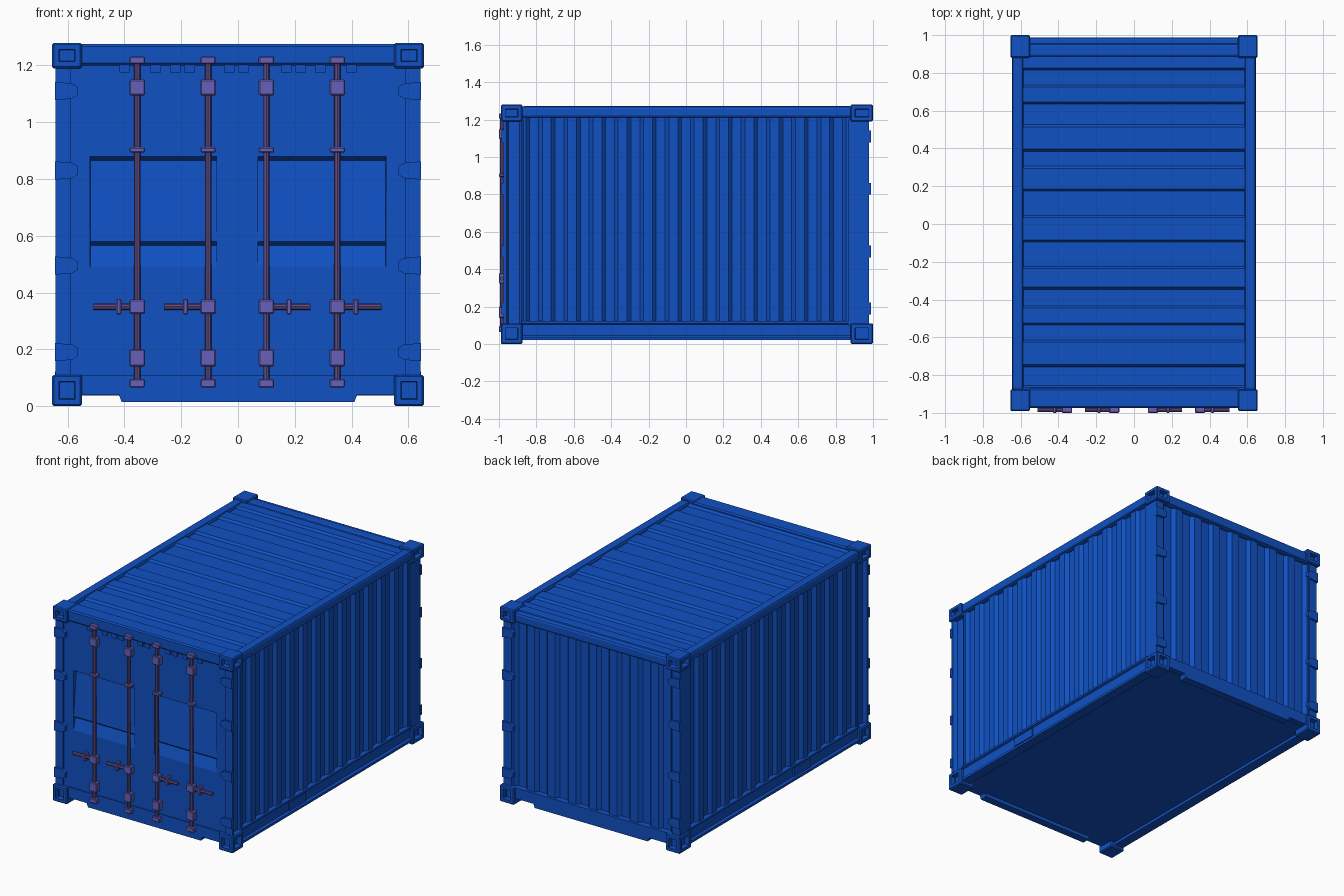
import bpy, bmesh, math
from mathutils import Vector, Matrix

if "Cube" in bpy.data.objects:
    bpy.data.objects.remove(bpy.data.objects["Cube"])

def material(name, rgb):
    m = bpy.data.materials.new(name)
    m.diffuse_color = (*rgb, 1)
    m.use_nodes = True
    m.node_tree.nodes["Principled BSDF"].inputs["Base Color"].default_value = m.diffuse_color
    return m

BLUE = material("container blue", (0.005, 0.082, 0.55))
PURPLE = material("lock purple", (0.135, 0.115, 0.48))
ROD = material("rod mauve", (0.12, 0.075, 0.25))

def finish(name, bm, mat, outward=None):
    """Turn a bmesh into an object; open sheets are flipped to face outward."""
    bmesh.ops.recalc_face_normals(bm, faces=bm.faces)
    if outward:
        total = sum((f.normal * f.calc_area() for f in bm.faces), Vector())
        if total.dot(Vector(outward)) < 0:
            bmesh.ops.reverse_faces(bm, faces=bm.faces)
    me = bpy.data.meshes.new(name)
    bm.to_mesh(me)
    bm.free()
    me.materials.append(mat)
    ob = bpy.data.objects.new(name, me)
    bpy.context.collection.objects.link(ob)
    return ob

def box_bm(x, y, z, bevel=0, segs=1):
    bm = bmesh.new()
    c = [(a[0] + a[1]) / 2 for a in (x, y, z)]
    s = [abs(a[1] - a[0]) for a in (x, y, z)]
    bmesh.ops.create_cube(bm, size=1, matrix=Matrix.Translation(c) @ Matrix.Diagonal((*s, 1)))
    if bevel:
        bmesh.ops.bevel(bm, geom=bm.edges[:], offset=bevel, segments=segs, profile=0.5, affect='EDGES')
    return bm

def box(name, x, y, z, mat=BLUE, bevel=0, segs=1):
    return finish(name, box_bm(x, y, z, bevel, segs), mat)

def prism(name, pts, vec, mat=BLUE):
    """Closed outline swept along vec."""
    bm = bmesh.new()
    f = bm.faces.new([bm.verts.new(p) for p in pts])
    ext = bmesh.ops.extrude_face_region(bm, geom=[f], use_keep_orig=True)
    bmesh.ops.translate(bm, vec=vec, verts=[v for v in ext["geom"] if isinstance(v, bmesh.types.BMVert)])
    return finish(name, bm, mat)

def sheet(name, pts, vec, outward):
    """Open profile swept along vec."""
    bm = bmesh.new()
    a = [bm.verts.new(p) for p in pts]
    b = [bm.verts.new(Vector(p) + Vector(vec)) for p in pts]
    for i in range(len(pts) - 1):
        bm.faces.new((a[i], a[i + 1], b[i + 1], b[i]))
    return finish(name, bm, BLUE, outward)

def cylinder(name, a, b, r, mat):
    a, b = Vector(a), Vector(b)
    bm = bmesh.new()
    rot = (b - a).to_track_quat('Z', 'Y').to_matrix().to_4x4()
    bmesh.ops.create_cone(bm, cap_ends=True, segments=8, radius1=r, radius2=r, depth=(b - a).length,
                          matrix=Matrix.Translation((a + b) / 2) @ rot)
    return finish(name, bm, mat)

def ribs(start, end, count, low, high, slope=0.02):
    """Trapezoid corrugation as (distance, height) pairs."""
    step, out = (end - start) / count, [(start, high)]
    for i in range(count):
        m = start + step * (i + 0.5)
        h = step * 0.25
        out += [(m - h - slope / 2, high), (m - h + slope / 2, low),
                (m + h - slope / 2, low), (m + h + slope / 2, high)]
    return out + [(end, high)]

# corner castings with recessed holes on the two outer sides
def casting(sx, y, z):
    bm = box_bm((sx * 0.55, sx * 0.655), y, z, 0.006)
    end = math.copysign(1, y[0])
    holes = [f for f in bm.faces if f.calc_area() > 0.005 and (f.normal.x * sx > 0.9 or f.normal.y * end > 0.9)]
    bmesh.ops.inset_individual(bm, faces=holes, thickness=0.025)
    bmesh.ops.inset_individual(bm, faces=holes, thickness=0.003, depth=-0.03)
    finish("corner_casting", bm, BLUE)

for sx in (-1, 1):
    for y in ((-0.99, -0.875), (0.88, 1.0)):
        casting(sx, y, (0, 0.11))
        casting(sx, y, (1.19, 1.28))

    # side rails, the bottom one with a lip and a fork pocket
    box("top_side_rail", (sx * 0.585, sx * 0.645), (-0.88, 0.89), (1.21, 1.272), BLUE, 0.015, 2)
    prism("bottom_side_rail", [(sx * x, -0.88, z) for x, z in
          ((0.58, 0.02), (0.645, 0.02), (0.645, 0.035), (0.632, 0.045), (0.632, 0.105),
           (0.645, 0.11), (0.645, 0.122), (0.58, 0.122))], (0, 1.77, 0))
    box("fork_pocket_plate", (sx * 0.62, sx * 0.64), (-0.38, -0.21), (0.045, 0.1))

    # corrugated side wall
    sheet("side_wall", [(sx * x, y, 0.115) for y, x in ribs(-0.88, 0.88, 13, 0.612, 0.632)],
          (0, 0, 1.105), (sx, 0, 0))

    # corner posts: grooved at the door end, plain at the back
    prism("front_post", [(sx * x, y, 0.1) for x, y in
          ((0.59, -0.975), (0.643, -0.975), (0.643, -0.96), (0.618, -0.95), (0.618, -0.89),
           (0.64, -0.87), (0.59, -0.87))], (0, 0, 1.1))
    box("back_post", (sx * 0.585, sx * 0.641), (0.87, 0.978), (0.1, 1.2))

    # hinges at both ends
    for z in (0.19, 0.495, 0.83, 1.11):
        for y, dy in ((-0.967, -0.02), (0.97, 0.02)):
            prism("hinge", [(sx * x, y, z + h) for x, h in
                  ((0.645, -0.032), (0.585, -0.027), (0.565, -0.015), (0.565, 0.015), (0.585, 0.027), (0.645, 0.032))],
                  (0, dy, 0))

# end headers and sills
box("front_header", (-0.56, 0.56), (-0.975, -0.87), (1.2, 1.275), BLUE, 0.008)
box("back_header", (-0.56, 0.56), (0.885, 0.955), (1.2, 1.272), BLUE, 0.012, 2)
box("back_header_bar", (-0.56, 0.56), (0.94, 0.988), (1.195, 1.262), BLUE, 0.015, 2)
for name, y, dy in (("front_sill", -0.972, 0.1), ("back_sill", 0.985, -0.1)):
    prism(name, [(x, y, z) for x, z in ((-0.56, 0.04), (0.56, 0.04), (0.56, 0.11), (-0.56, 0.11))], (0, dy, 0))
    prism(name + "_lip", [(x, y, z) for x, z in
          ((-0.42, 0.04), (-0.41, 0.015), (0.41, 0.015), (0.42, 0.04))], (0, dy * 0.5, 0))

# floor
box("floor", (-0.6, 0.6), (-0.95, 0.95), (0.038, 0.06))

# corrugated back wall
sheet("back_wall", [(x, y, 0.1) for x, y in ribs(-0.6, 0.6, 8, 0.945, 0.968)], (0, 0, 1.11), (0, 1, 0))

# stepped roof panels
steps = (0.86, 0.75, 0.62, 0.53, 0.44, 0.34, 0.23, 0.09, -0.04, -0.18, -0.3, -0.39, -0.52, -0.64, -0.73, -0.82)
roof = [(-0.9, 1.262)]
for i, s in enumerate(steps):
    a, b = (1.262, 1.248) if i % 2 == 0 else (1.248, 1.262)
    roof += [(-s - 0.006, a), (-s + 0.006, b)]
roof.append((0.91, 1.262))
sheet("roof", [(-0.6, y, z) for y, z in roof], (1.2, 0, 0), (0, 0, 1))

# doors: one sheet with two pressed grooves in each leaf
cols = [(-0.61, 0), (-0.521, 0), (-0.52, 1), (-0.076, 1), (-0.075, 0),
        (0.07, 0), (0.071, 1), (0.52, 1), (0.521, 0), (0.61, 0)]
rows = [(0.1, 0), (0.49, 0), (0.565, 0.022), (0.58, 0.002), (0.80, 0.024), (0.865, 0.03), (0.88, 0), (1.205, 0)]
bm = bmesh.new()
grid = [[bm.verts.new((x, -0.965 + k * d, z)) for z, d in rows] for x, k in cols]
for i in range(len(cols) - 1):
    for j in range(len(rows) - 1):
        bm.faces.new((grid[i][j], grid[i + 1][j], grid[i + 1][j + 1], grid[i][j + 1]))
finish("doors", bm, BLUE, (0, -1, 0))

# seal blocks above the doors
for x in (-0.4, -0.29, -0.22, -0.17, -0.03, 0.02, 0.17, 0.22, 0.29, 0.4):
    box("seal_block", (x - 0.018, x + 0.018), (-0.972, -0.95), (1.175, 1.203))

# locking bars with keepers and handles
for x, d, bracket in ((-0.355, -1, -0.42), (-0.105, -1, -0.185), (0.1, 1, 0.18), (0.35, 1, 0.415)):
    cylinder("lock_rod", (x, -0.983, 0.075), (x, -0.983, 1.22), 0.011, ROD)
    for z0, z1 in ((0.065, 0.095), (0.14, 0.2), (0.325, 0.375), (0.893, 0.912), (1.095, 1.15), (1.205, 1.232)):
        w = 0.027
        box("lock_keeper", (x - w, x + w), (-1.0, -0.963), (z0, z1), PURPLE, 0.004)
    cylinder("lock_handle", (x - d * 0.02, -0.985, 0.35), (x + d * 0.155, -0.985, 0.35), 0.011, ROD)
    box("handle_bracket", (bracket - 0.009, bracket + 0.009), (-1.0, -0.963), (0.323, 0.378), PURPLE, 0.004)
